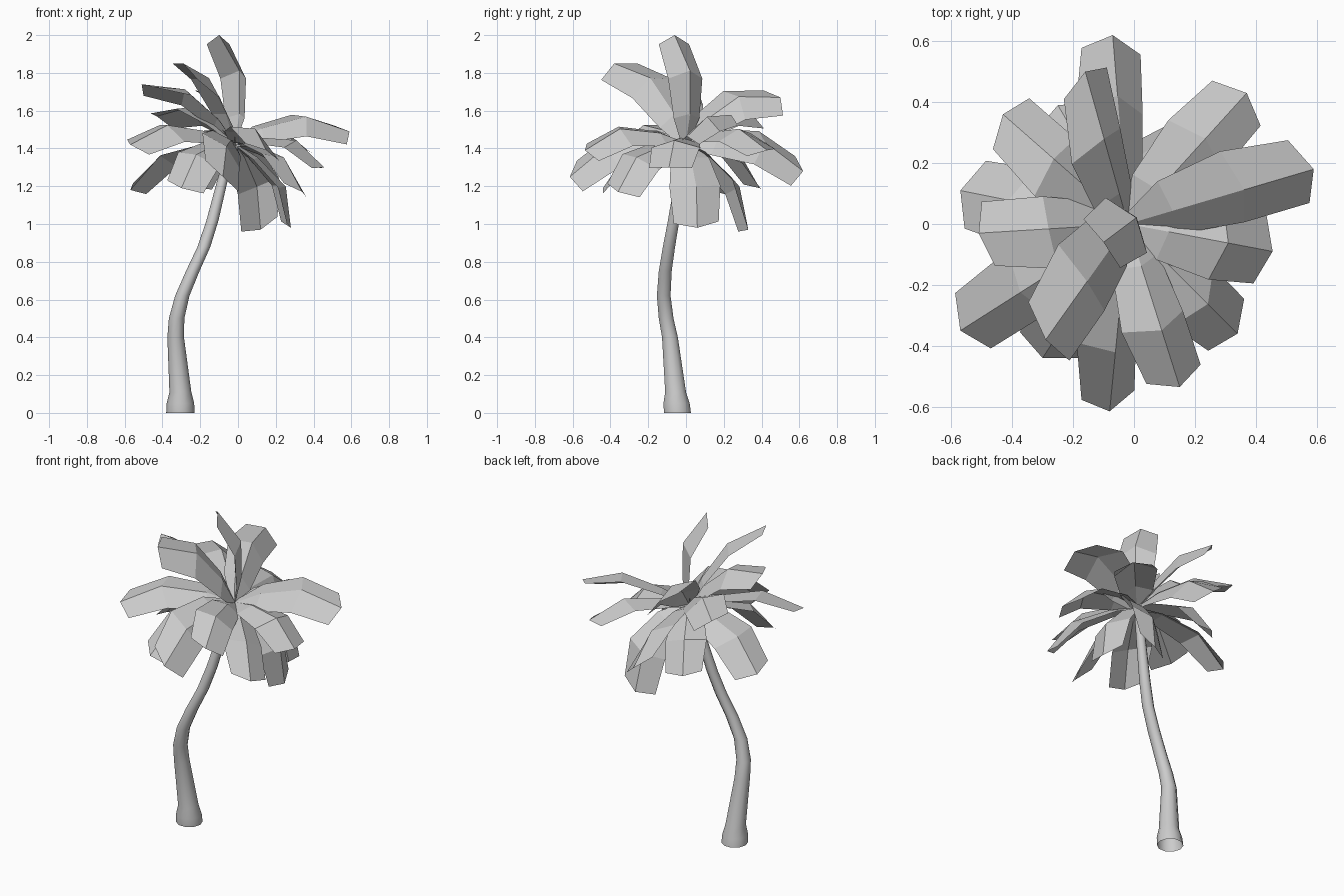
import bpy, bmesh
from math import sin, cos, radians, pi
from mathutils import Vector, Matrix

old = bpy.data.objects.get("Cube")
if old:
    bpy.data.objects.remove(old, do_unlink=True)

grey = bpy.data.materials.new("light_grey")
grey.use_nodes = True
grey.diffuse_color = (0.6, 0.6, 0.6, 1)
grey.node_tree.nodes["Principled BSDF"].inputs["Base Color"].default_value = grey.diffuse_color


def add_object(name, bm):
    mesh = bpy.data.meshes.new(name)
    bm.to_mesh(mesh)
    bm.free()
    mesh.materials.append(grey)
    obj = bpy.data.objects.new(name, mesh)
    bpy.context.collection.objects.link(obj)
    return obj


def bridge(bm, rows, closed=False):
    """Fill quads between consecutive rows of vertices."""
    for low, high in zip(rows, rows[1:]):
        count = len(low)
        for i in range(count if closed else count - 1):
            j = (i + 1) % count
            bm.faces.new((low[i], low[j], high[j], high[i]))


# Curved trunk with a flared foot, open at the bottom: x, y, z, radius
TRUNK = [(-.305, -.045, 0, .075), (-.305, -.05, .05, .073), (-.305, -.055, .11, .058),
         (-.33, -.085, .4, .044), (-.325, -.105, .5, .041), (-.295, -.118, .62, .038),
         (-.24, -.11, .75, .036), (-.18, -.09, .88, .034), (-.135, -.065, 1.02, .032),
         (-.085, -.035, 1.22, .028), (-.03, 0, 1.43, .022)]
SIDES = 10
bm = bmesh.new()
rings = []
for x, y, z, r in TRUNK:
    angles = [2 * pi * k / SIDES for k in range(SIDES)]
    rings.append([bm.verts.new((x + r * cos(a), y + r * sin(a), z)) for a in angles])
bridge(bm, rings, closed=True)
bm.faces.new(rings[-1])
trunk = add_object("trunk", bm)
bpy.context.view_layer.objects.active = trunk
trunk.select_set(True)
bpy.ops.object.shade_smooth_by_angle(angle=radians(40))
trunk.select_set(False)

# Fronds: tip position, roll in degrees and half width
CROWN = Vector((-.02, 0, 1.43))
FRONDS = [
    (-.07, .62, 1.28, 40, .125), (.37, .43, 1.39, 10, .11), (.59, .18, 1.49, 25, .12),
    (-.16, .5, 1.67, 42, .11), (-.43, .36, 1.57, 22, .11), (-.29, -.38, 1.85, -28, .125),
    (-.51, -.03, 1.74, 15, .11), (.28, .06, .98, 5, .12), (.12, .33, .97, -38, .105),
    (.455, -.09, 1.3, 0, .115), (.34, -.36, 1.17, -22, .11), (.15, -.535, 1.39, -26, .105),
    (-.08, -.615, 1.25, -45, .12), (-.3, -.44, 1.19, -20, .11), (-.57, -.35, 1.42, -20, .115),
    (-.57, .11, 1.18, 15, .12), (-.25, .39, 1.19, 8, .105), (-.1, -.06, 2, 0, .1)]
# Frond stations: ridge position, edge position, arch, width factor, edge drop
STATIONS = [(0, 0, 0, .25, .01), (.25, .22, .062, .85, .035),
            (.64, .58, .1, 1.13, .048), (1, .92, 0, 1, .015)]


def add_frond(name, tip, roll, half_width):
    """Arched blade folded along its midrib, with a blunt pointed end."""
    span = tip - CROWN
    along = span.normalized()
    up = Vector((0, 0, 1))
    up = (up - along * up.dot(along)).normalized()
    side = along.cross(up)
    twist = Matrix.Rotation(radians(roll), 3, along)
    bm = bmesh.new()
    rows = []
    for ridge_t, edge_t, arch, factor, drop in STATIONS:
        ridge = CROWN + span * ridge_t + up * arch
        edge = CROWN + span * edge_t + up * arch
        across = twist @ side * half_width * factor
        down = twist @ up * drop
        rows.append([bm.verts.new(edge + across - down),
                     bm.verts.new(ridge),
                     bm.verts.new(edge - across - down)])
    bridge(bm, rows)
    add_object(name, bm)


for number, (x, y, z, roll, half_width) in enumerate(FRONDS, 1):
    add_frond(f"frond_{number}", Vector((x, y, z)), roll, half_width)
